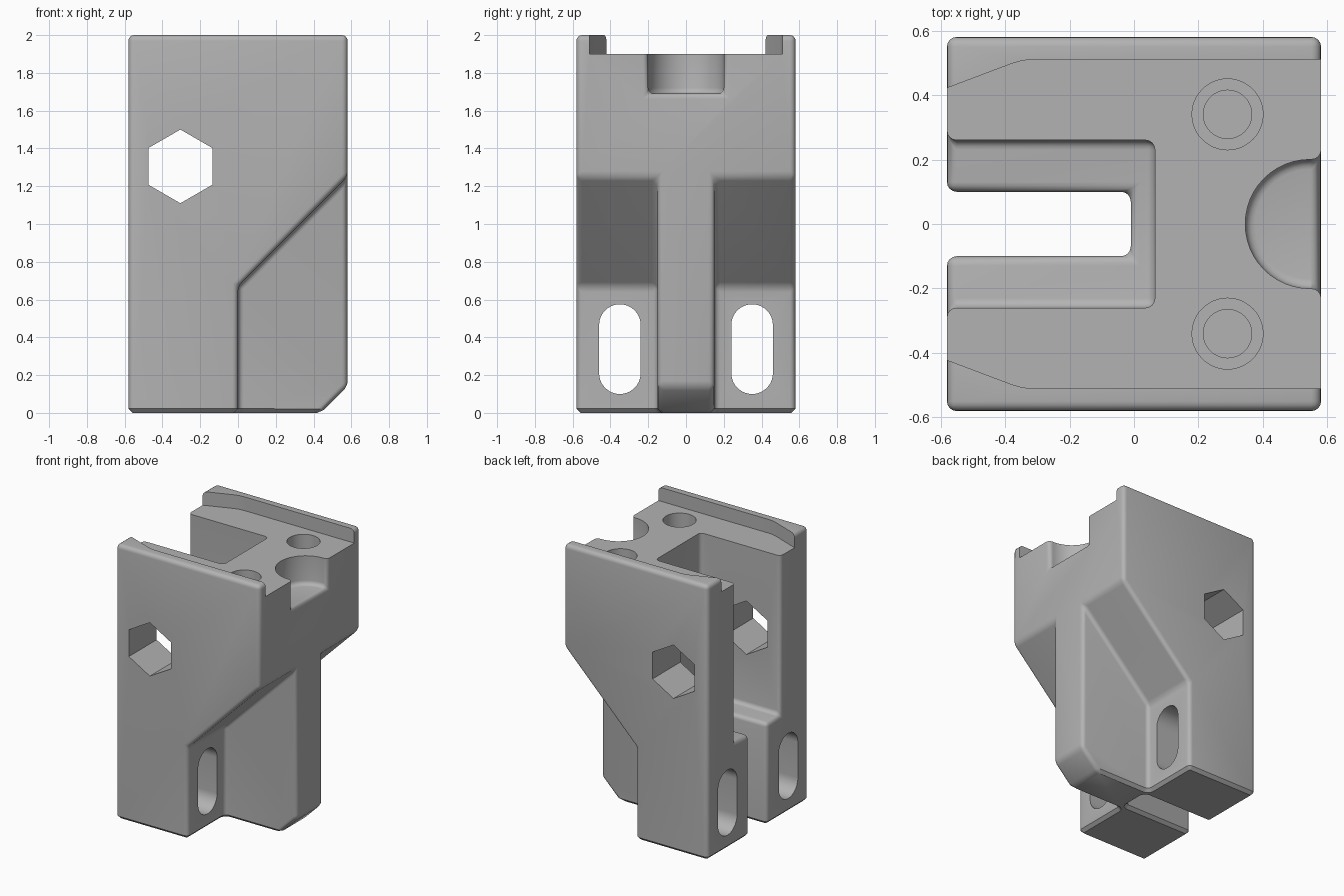
import bpy, bmesh, math
from mathutils import Vector

cube = bpy.data.objects.get("Cube")
if cube:
    bpy.data.objects.remove(cube, do_unlink=True)

grey = bpy.data.materials.new("plain grey")
grey.use_nodes = True
COLOUR = (0.45, 0.45, 0.45, 1)
grey.diffuse_color = COLOUR
grey.node_tree.nodes["Principled BSDF"].inputs["Base Color"].default_value = COLOUR

H = 0.58      # half width of the block
DECK = 1.9    # height of the deck between the rails


def prism(name, points, axis, low, high):
    """Extrude a closed profile along one axis; points give the other two coordinates."""
    bm = bmesh.new()

    def place(p, d):
        co = list(p)
        co.insert("xyz".index(axis), d)
        return bm.verts.new(co)

    face = bm.faces.new([place(p, low) for p in points])
    new = bmesh.ops.extrude_face_region(bm, geom=[face])["geom"]
    shift = Vector([high - low if a == axis else 0 for a in "xyz"])
    bmesh.ops.translate(bm, vec=shift, verts=[g for g in new if isinstance(g, bmesh.types.BMVert)])
    bmesh.ops.recalc_face_normals(bm, faces=bm.faces)
    mesh = bpy.data.meshes.new(name)
    bm.to_mesh(mesh)
    bm.free()
    mesh.materials.append(grey)
    obj = bpy.data.objects.new(name, mesh)
    bpy.context.collection.objects.link(obj)
    return obj


def rect(a0, a1, b0, b1):
    return [(a0, b0), (a1, b0), (a1, b1), (a0, b1)]


def arc(cx, cy, r, start, end, n):
    angles = [math.radians(start + (end - start) * i / n) for i in range(n + 1)]
    return [(cx + r * math.cos(a), cy + r * math.sin(a)) for a in angles]


def circle(cx, cy, r, n, start=0):
    return arc(cx, cy, r, start, start + 360, n)[:-1]


def cut(target, cutter):
    """Subtract the cutter from the target, then discard the cutter."""
    mod = target.modifiers.new("cut", 'BOOLEAN')
    mod.operation, mod.solver, mod.object = 'DIFFERENCE', 'EXACT', cutter
    cutter.hide_render = True
    bpy.context.view_layer.objects.active = target
    bpy.ops.object.modifier_apply(modifier=mod.name)
    bpy.data.objects.remove(cutter, do_unlink=True)


def round_edges(obj, rule, width, segments):
    bm = bmesh.new()
    bm.from_mesh(obj.data)
    bmesh.ops.remove_doubles(bm, verts=bm.verts, dist=0.0001)
    bmesh.ops.dissolve_limit(bm, angle_limit=0.01, verts=bm.verts, edges=bm.edges)
    edges = [e for e in bm.edges if len(e.link_faces) == 2
             and e.calc_face_angle(0) > math.radians(30) and rule(e)]
    bmesh.ops.bevel(bm, geom=edges, offset=width, offset_type='OFFSET', segments=segments,
                    profile=0.5, affect='EDGES', clamp_overlap=False)
    bm.to_mesh(obj.data)
    bm.free()


def on_base(e):
    return all(abs(v.co.z) < 0.001 for v in e.verts)


# Block with a chamfered toe
body = prism("mount_block", [(-H, 0), (0.44, 0), (H, 0.14), (H, 2), (-H, 2)], 'y', -H, H)

# Sloping side reliefs that leave a central tongue
for s in (-1, 1):
    relief = [(0, -0.2), (0.8, -0.2), (0.8, 1.47), (0, 0.67)]
    cut(body, prism("side_relief", relief, 'y', *sorted((s * 0.15, s * 0.8))))

# Stepped slot: wide above, narrow right through
cut(body, prism("wide_slot", rect(-1, 0.065, -0.26, 0.26), 'z', 0.74, 2.2))
cut(body, prism("narrow_slot", rect(-1, -0.01, -0.1, 0.1), 'z', -0.2, 1.2))

# Half-round pocket in the end face
pocket = arc(0.545, 0, 0.2, 90, 270, 24) + [(0.8, -0.2), (0.8, 0.2)]
cut(body, prism("pocket", pocket, 'z', 1.69, 2.2))

# Fillets everywhere, with a flat chamfer under the feet
round_edges(body, lambda e: not on_base(e), 0.03, 4)
round_edges(body, on_base, 0.022, 1)

# Channel between the rails, flaring at the slotted end
half = [(1, 0.51), (-0.31, 0.51), (-0.345, 0.507), (-0.38, 0.497), (-0.78, 0.346)]
channel = half + [(x, -y) for x, y in reversed(half)]
cut(body, prism("channel", channel, 'z', DECK, 2.2))

# Hexagonal cross hole
cut(body, prism("hex_hole", circle(-0.305, 1.305, 0.195, 6, 30), 'y', -1, 1))

for s in (-1, 1):
    # Stepped blind holes in the deck
    cut(body, prism("counterbore", circle(0.29, s * 0.34, 0.11, 48), 'z', 1.65, 2.2))
    cut(body, prism("bolt_hole", circle(0.29, s * 0.34, 0.075, 48), 'z', 1.4, 1.8))
    # Long holes through the feet
    oblong = (arc(s * 0.35, 0.465, 0.11, 0, 180, 20) + arc(s * 0.35, 0.21, 0.11, 180, 360, 20))
    cut(body, prism("foot_slot", oblong, 'x', -1, 0.3))

# Smooth the fillets and keep the cut edges crisp
bpy.ops.object.select_all(action='DESELECT')
body.select_set(True)
bpy.context.view_layer.objects.active = body
bpy.ops.object.shade_smooth_by_angle(angle=math.radians(32))
